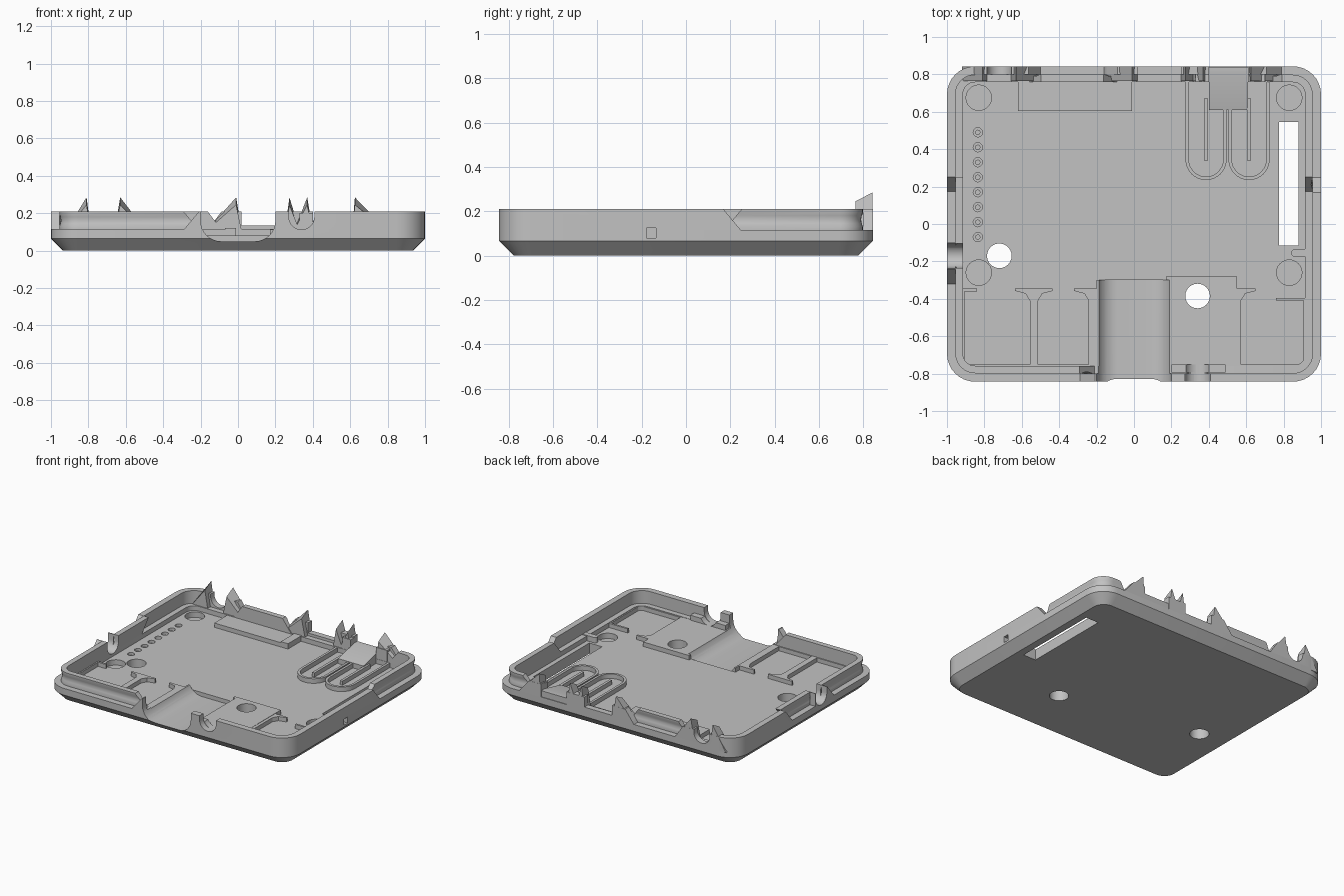
import bpy, bmesh
from math import sin, cos, pi

if "Cube" in bpy.data.objects:
    bpy.data.objects.remove(bpy.data.objects["Cube"], do_unlink=True)

SHADE = (0.54, 0.54, 0.54, 1)
grey = bpy.data.materials.new("plain grey")
grey.use_nodes = True
grey.diffuse_color = SHADE
grey.node_tree.nodes["Principled BSDF"].inputs["Base Color"].default_value = SHADE

HX, HY, R = 1.0, 0.843, 0.15
FLOOR, LEDGE, RIM = 0.08, 0.115, 0.21
RIB = 0.111


def finish(bm, name):
    bmesh.ops.recalc_face_normals(bm, faces=bm.faces)
    me = bpy.data.meshes.new(name)
    bm.to_mesh(me)
    bm.free()
    me.materials.append(grey)
    ob = bpy.data.objects.new(name, me)
    bpy.context.collection.objects.link(ob)
    return ob


def skin(bm, a, b):
    """Close the gap between two loops of vertices."""
    for i in range(len(a)):
        j = (i + 1) % len(a)
        bm.faces.new((a[i], a[j], b[j], b[i]))


def arc(cx, cy, r, a0=0, a1=2 * pi, n=24):
    return [(cx + r * cos(a0 + (a1 - a0) * i / n), cy + r * sin(a0 + (a1 - a0) * i / n)) for i in range(n + 1)]


def disc(cx, cy, r, n=24):
    return arc(cx, cy, r, n=n)[:-1]


def rect(x0, x1, y0, y1):
    return [(x0, y0), (x1, y0), (x1, y1), (x0, y1)]


def u_notch(cx, cz, r):
    return arc(cx, cz, r, pi, 2 * pi, 14) + [(cx + r, 0.3), (cx - r, 0.3)]


def rounded(inset):
    r = max(R - inset, 0.02)
    pts = []
    for k, (sx, sy) in enumerate([(1, 1), (-1, 1), (-1, -1), (1, -1)]):
        pts += arc(sx * (HX - inset - r), sy * (HY - inset - r), r, k * pi / 2, (k + 1) * pi / 2, 8)
    return pts


def sweep(name, profile, closed):
    """Run an (inset, z) profile around the rounded outline."""
    bm = bmesh.new()
    loops = [[bm.verts.new((x, y, z)) for x, y in rounded(i)] for i, z in profile]
    for a, b in zip(loops, loops[1:]):
        skin(bm, a, b)
    if closed:
        skin(bm, loops[-1], loops[0])
    else:
        bm.faces.new(loops[0])
        bm.faces.new(loops[-1])
    return finish(bm, name)


def prism(name, axis, poly, lo, hi):
    place = {"X": lambda p, t: (t, p[0], p[1]),
             "Y": lambda p, t: (p[0], t, p[1]),
             "Z": lambda p, t: (p[0], p[1], t)}[axis]
    bm = bmesh.new()
    a = [bm.verts.new(place(p, lo)) for p in poly]
    b = [bm.verts.new(place(p, hi)) for p in poly]
    bm.faces.new(a)
    bm.faces.new(b)
    skin(bm, a, b)
    return finish(bm, name)


def block(name, x0, x1, y0, y1, top=RIB):
    return prism(name, "Z", rect(x0, x1, y0, y1), FLOOR - 0.01, top)


def cut(targets, axis, poly, lo, hi):
    cutter = prism("cutter", axis, poly, lo, hi)
    cutter.hide_render = True
    for ob in targets:
        mod = ob.modifiers.new("cut", "BOOLEAN")
        mod.operation, mod.solver, mod.object = "DIFFERENCE", "EXACT", cutter
        bpy.context.view_layer.objects.active = ob
        bpy.ops.object.modifier_apply(modifier=mod.name)
    bpy.data.objects.remove(cutter, do_unlink=True)


def span(top0, bottom0, bottom1, top1):
    return [(top0, RIM + 0.01), (bottom0, 0.1), (bottom1, 0.1), (top1, RIM + 0.01)]


# Tray, outer wall and inner snap lip
tray = sweep("tray", [(0.065, 0), (0, 0.065), (0, LEDGE), (0.085, LEDGE), (0.085, FLOOR)], False)
outer = sweep("outer_wall", [(0, LEDGE), (0, RIM), (0.045, RIM), (0.045, LEDGE)], True)
lip = sweep("inner_lip", [(0.045, LEDGE), (0.045, 0.13), (0.05, 0.145), (0.053, 0.162), (0.05, 0.18), (0.045, 0.195),
                          (0.045, RIM), (0.085, RIM), (0.085, LEDGE)], True)

# The two walls trade places on each side with sloped ends
cut([outer], "Y", span(-1.1, -1.1, -0.3, -0.2), -0.9, -0.65)
cut([outer], "X", span(-0.9, -0.9, 0.16, 0.26), -1.1, -0.85)
cut([outer], "Y", span(0.7, 0.8, 1.1, 1.1), 0.65, 0.9)
cut([outer], "Y", span(-0.57, -0.49, -0.17, -0.08), 0.65, 0.9)
cut([outer], "X", span(0.16, 0.26, 0.9, 0.9), 0.85, 1.1)
cut([lip], "Y", span(-0.3, -0.2, 1.1, 1.1), -0.9, -0.65)
cut([lip], "X", span(-0.9, -0.9, 0.16, 0.26), 0.85, 1.1)
cut([lip], "Y", span(-0.17, -0.08, 0.7, 0.8), 0.65, 0.9)
cut([lip], "Y", span(-1.1, -1.1, -0.57, -0.49), 0.65, 0.9)
cut([lip], "X", span(0.26, 0.16, 0.9, 0.9), -1.1, -0.85)
walls = [tray, outer, lip]

# Collars and raised platforms
side_collar = prism("side_collar", "X", [(-0.32, LEDGE), (-0.24, RIM), (-0.1, RIM), (-0.1, LEDGE)], -1, -0.955)
front_collar = block("front_collar", 0.2, 0.49, -0.795, -0.75, 0.15)
trough = block("connector_trough", -0.2, 0.2, -0.8, -0.3)
platform = block("front_platform", 0.17, 0.55, -0.8, -0.28, 0.113)

# Front connector trough and front cable notch
curve = [(-0.2, 0.3), (-0.2, 0.18)] + arc(-0.09, 0.16, 0.11, pi, 1.5 * pi, 8)
channel = curve + [(-x, z) for x, z in reversed(curve)]
cut(walls + [trough, platform], "Y", channel, -0.9, -0.3)
cut(walls + [front_collar], "Y", u_notch(0.34, 0.18, 0.068), -0.9, -0.74)

# Side jack notch and square light recess
cut(walls + [side_collar], "X", u_notch(-0.17, 0.165, 0.065), -1.1, -0.85)
cut([tray, outer], "X", rect(-0.178, -0.135, 0.08, 0.125), 0.96, 1.1)

# Through holes, long slot and recesses in the floor
cut([tray, platform], "Z", disc(0.34, -0.385, 0.066), -0.1, 0.2)
cut([tray], "Z", disc(-0.72, -0.17, 0.066), -0.1, 0.2)
cut([tray], "Z", rect(0.775, 0.88, -0.115, 0.545), -0.1, 0.2)
for x in (-0.83, 0.83):
    for y in (0.675, -0.26):
        cut([tray], "Z", disc(x, y, 0.068), 0.04, 0.1)
for i in range(8):
    cut([tray], "Z", disc(-0.835, 0.49 - 0.08 * i, 0.025, 12), 0.06, 0.1)
    cut([tray], "Z", disc(-0.835, 0.49 - 0.08 * i, 0.012, 8), 0.04, 0.1)

# Pointed fins beside the back ports
fins = []
for x0, apex, x1 in [(-0.92, -0.81, -0.785), (-0.66, -0.63, -0.49), (-0.17, -0.01, 0.02),
                     (0.25, 0.275, 0.33), (0.3, 0.37, 0.4), (0.61, 0.625, 0.8)]:
    bm = bmesh.new()
    a, b = [[bm.verts.new(p) for p in ((x0, y, LEDGE - 0.01), (apex, y, top), (x1, y, LEDGE - 0.01))]
            for y, top in ((0.765, 0.245), (HY - 0.001, 0.285))]
    bm.faces.new(a)
    bm.faces.new(b)
    skin(bm, a, b)
    fins.append(finish(bm, "port_fin"))

# Back port openings
cut([tray, outer] + fins[:2], "Y", u_notch(-0.72, 0.19, 0.065), 0.7, 0.9)
cut([outer], "Y", rect(0.02, 0.25, 0.135, 0.3), 0.7, 0.9)
cut([outer], "Y", rect(0.4, 0.61, 0.1, 0.3), 0.7, 0.9)

# Card ramp, cheeks and back pad
prism("card_ramp", "X", [(0.61, 0.07), (0.61, 0.117), (0.8, 0.16), (0.838, 0.16), (0.838, 0.07)], 0.4, 0.61)
block("ramp_cheek", 0.33, 0.4, 0.76, 0.8, 0.2)
block("ramp_cheek", 0.61, 0.7, 0.76, 0.8, 0.2)
block("back_pad", -0.62, -0.01, 0.605, 0.765, 0.112)
block("pad_step", -0.07, -0.01, 0.605, 0.765, 0.12)

# Button surrounds: two U-shaped ridges, each with a finger
for cx in (0.385, 0.615):
    ridge = ([(cx - 0.11, 0.76)] + arc(cx, 0.345, 0.11, pi, 2 * pi, 16) + [(cx + 0.11, 0.76), (cx + 0.092, 0.76)]
             + arc(cx, 0.345, 0.092, 2 * pi, pi, 16) + [(cx - 0.092, 0.76)])
    prism("button_surround", "Z", ridge, FLOOR - 0.01, 0.114)
    block("button_finger", cx - 0.01, cx + 0.01, 0.34, 0.67)

# T-shaped ribs, edge strips and the light guide
half = [(0.1, -0.345), (0.1, -0.358), (0.045, -0.372), (0.022, -0.41), (0.022, -0.8)]
stem = [(0.022, -0.345), (0.022, -0.8)]
for c, left, right in ((-0.535, half, half), (-0.22, half, stem), (0.55, stem, half)):
    outline = [(c - x, y) for x, y in left] + [(c + x, y) for x, y in reversed(right)]
    prism("support_rib", "Z", outline, FLOOR - 0.01, RIB)
block("front_strip_left", -0.9, -0.2, -0.795, -0.75)
block("front_strip_right", 0.55, 0.9, -0.795, -0.75)
block("side_strip", 0.905, 0.92, -0.75, -0.4)
block("side_strip", -0.92, -0.905, -0.75, -0.35)
block("corner_stop", 0.76, 0.92, -0.41, -0.395)
block("corner_stop", -0.92, -0.84, -0.36, -0.345)
guide = [(0.95, -0.135)] + arc(0.86, -0.155, 0.02, pi / 2, 1.5 * pi, 8) + [(0.95, -0.175)]
prism("light_guide", "Z", guide, FLOOR - 0.01, 0.12)

# Smooth the curves, keep the edges sharp
bpy.ops.object.select_all(action="DESELECT")
for ob in bpy.context.collection.objects:
    if ob.type == "MESH":
        ob.select_set(True)
        bpy.context.view_layer.objects.active = ob
bpy.ops.object.shade_smooth_by_angle(angle=0.5)
